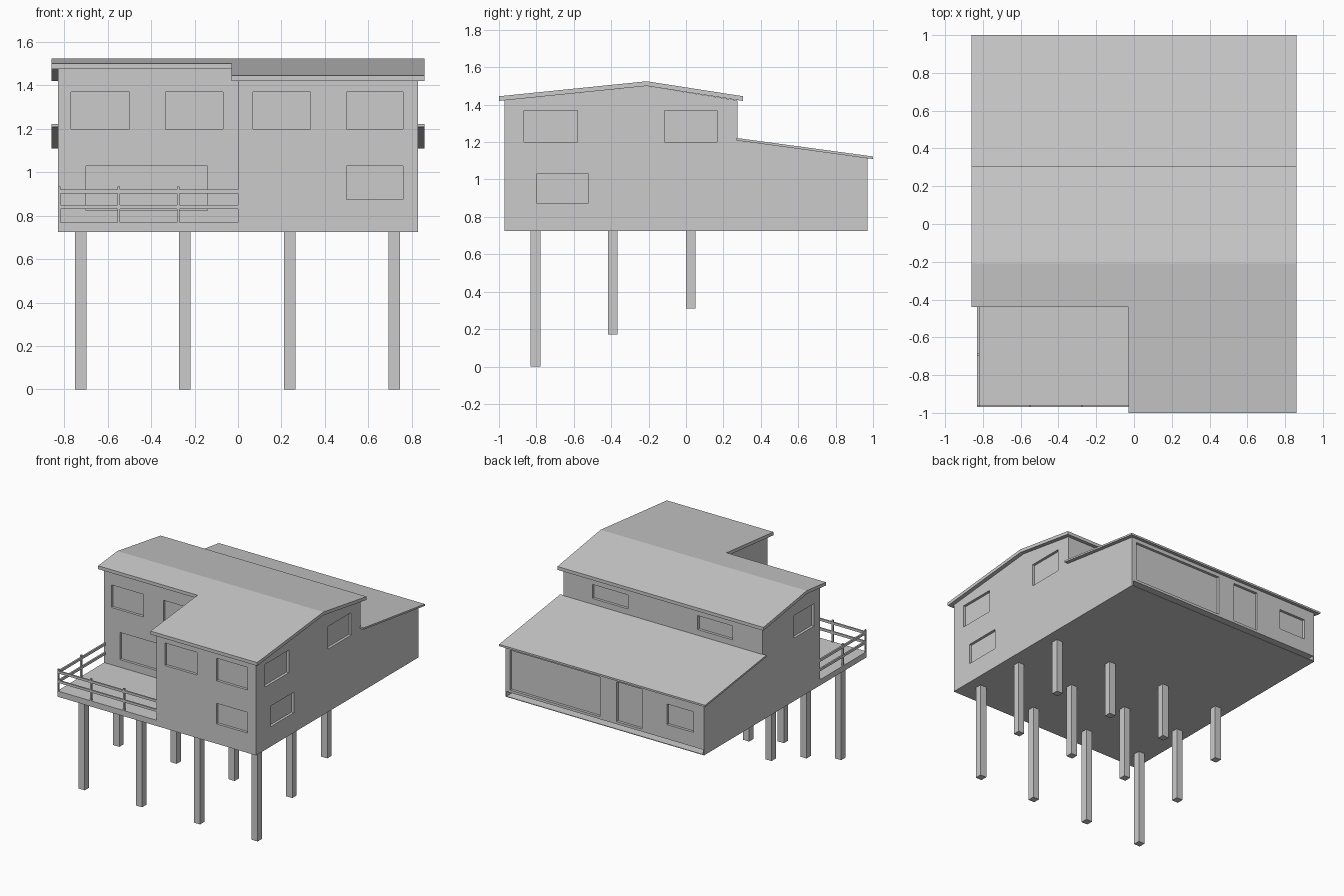
import bpy, bmesh

if "Cube" in bpy.data.objects:
    bpy.data.objects.remove(bpy.data.objects["Cube"])

def finish(name, bm):
    bmesh.ops.recalc_face_normals(bm, faces=bm.faces)
    mesh = bpy.data.meshes.new(name)
    bm.to_mesh(mesh)
    bm.free()
    ob = bpy.data.objects.new(name, mesh)
    bpy.context.collection.objects.link(ob)
    return ob

def boxes(name, items):
    """One object from (x0, x1, y0, y1, z0, z1) boxes."""
    bm = bmesh.new()
    for x0, x1, y0, y1, z0, z1 in items:
        vs = bmesh.ops.create_cube(bm, size=1)["verts"]
        for v in vs:
            v.co.x = x1 if v.co.x > 0 else x0
            v.co.y = y1 if v.co.y > 0 else y0
            v.co.z = z1 if v.co.z > 0 else z0
    return finish(name, bm)

def prism(name, profile, half):
    """Side (y, z) profile extruded across the width."""
    bm = bmesh.new()
    f = bm.faces.new([bm.verts.new((-half, y, z)) for y, z in profile])
    ext = bmesh.ops.extrude_face_region(bm, geom=[f])["geom"]
    bmesh.ops.translate(bm, vec=(2 * half, 0, 0),
                        verts=[g for g in ext if isinstance(g, bmesh.types.BMVert)])
    return finish(name, bm)

def cut(ob, items):
    cutter = boxes("cutter", items)
    cutter.hide_render = True
    mod = ob.modifiers.new("cut", "BOOLEAN")
    mod.operation = "DIFFERENCE"
    mod.solver = "EXACT"
    mod.object = cutter
    bpy.context.view_layer.objects.active = ob
    bpy.ops.object.modifier_apply(modifier=mod.name)
    bpy.data.objects.remove(cutter)

# House body with both storeys and the deck base
W, F, B, MID, DECK_Y = 0.83, -0.97, 0.97, 0.275, -0.41
FLOOR, DECK = 0.725, 0.768
body = prism("house_walls", [(F, FLOOR), (B, FLOOR), (B, 1.113), (MID, 1.21),
                             (MID, 1.423), (-0.21, 1.50), (F, 1.423)], W)
cut(body, [(-1, 0, -1.5, DECK_Y, DECK, 2)])

# Recessed windows and doors: wall axis, plane, inward sign, span, heights
D = 0.02
UP, LOW = (1.20, 1.37), (0.875, 1.03)
openings = [
    ("y", DECK_Y, 1, -0.77, -0.50, *UP), ("y", DECK_Y, 1, -0.335, -0.07, *UP),
    ("y", DECK_Y, 1, -0.70, -0.14, 0.825, 1.03),
    ("y", F, 1, 0.07, 0.335, *UP), ("y", F, 1, 0.50, 0.76, *UP),
    ("y", F, 1, 0.50, 0.76, *LOW),
    ("x", W, -1, -0.865, -0.58, *UP), ("x", W, -1, -0.115, 0.165, *UP),
    ("x", W, -1, -0.80, -0.52, *LOW), ("x", -W, 1, -0.34, -0.10, *UP),
    ("y", MID, -1, 0.29, 0.59, 1.265, 1.37), ("y", MID, -1, -0.58, -0.29, 1.265, 1.37),
    ("y", B, -1, 0.04, 0.79, 0.785, 1.085), ("y", B, -1, -0.31, -0.10, 0.785, 1.085),
    ("y", B, -1, -0.74, -0.52, *LOW),
]
cutters = []
for axis, p, s, a, b, z0, z1 in openings:
    lo, hi = sorted((p - s * 0.02, p + s * D))
    cutters.append((a, b, lo, hi, z0, z1) if axis == "y" else (lo, hi, a, b, z0, z1))
# Shadow gap under the rear wall
cutters.append((-0.82, 0.82, B - 0.09, B + 0.02, 0.730, 0.766))
cut(body, cutters)

# Main gable roof, notched over the deck
T = 0.025
roof = prism("main_roof", [(-1, 1.42), (-0.21, 1.50), (0.305, 1.42),
                           (0.305, 1.42 + T), (-0.21, 1.50 + T), (-1, 1.42 + T)], 0.86)
cut(roof, [(-1, -0.03, -1.5, -0.44, 1, 2)])

# Lower lean-to roof
prism("lower_roof", [(MID - 0.005, 1.209), (1, 1.109), (1, 1.123), (MID - 0.005, 1.222)], 0.86)

# Stilts stepping up the slope
for row, (y, z) in enumerate([(-0.805, 0), (-0.392, 0.17), (0.025, 0.31)]):
    for col, x in enumerate([-0.724, -0.245, 0.239, 0.72]):
        boxes(f"stilt_{row}_{col}", [(x - 0.026, x + 0.026, y - 0.026, y + 0.026, z, FLOOR)])

# Deck railing
r = 0.006
rails = []
for z in (0.84, 0.911):
    rails.append((-0.83, 0, F, F + 2 * r, z - 0.009, z + 0.009))
    rails.append((-0.83, -0.83 + 2 * r, F, DECK_Y, z - 0.009, z + 0.009))
boxes("deck_rails", rails)
posts = [(x, F + r) for x in (-0.824, -0.55, -0.275)] + [(-0.824, -0.69)]
boxes("deck_posts", [(x - r, x + r, y - r, y + r, DECK - 0.005, 0.934) for x, y in posts])
